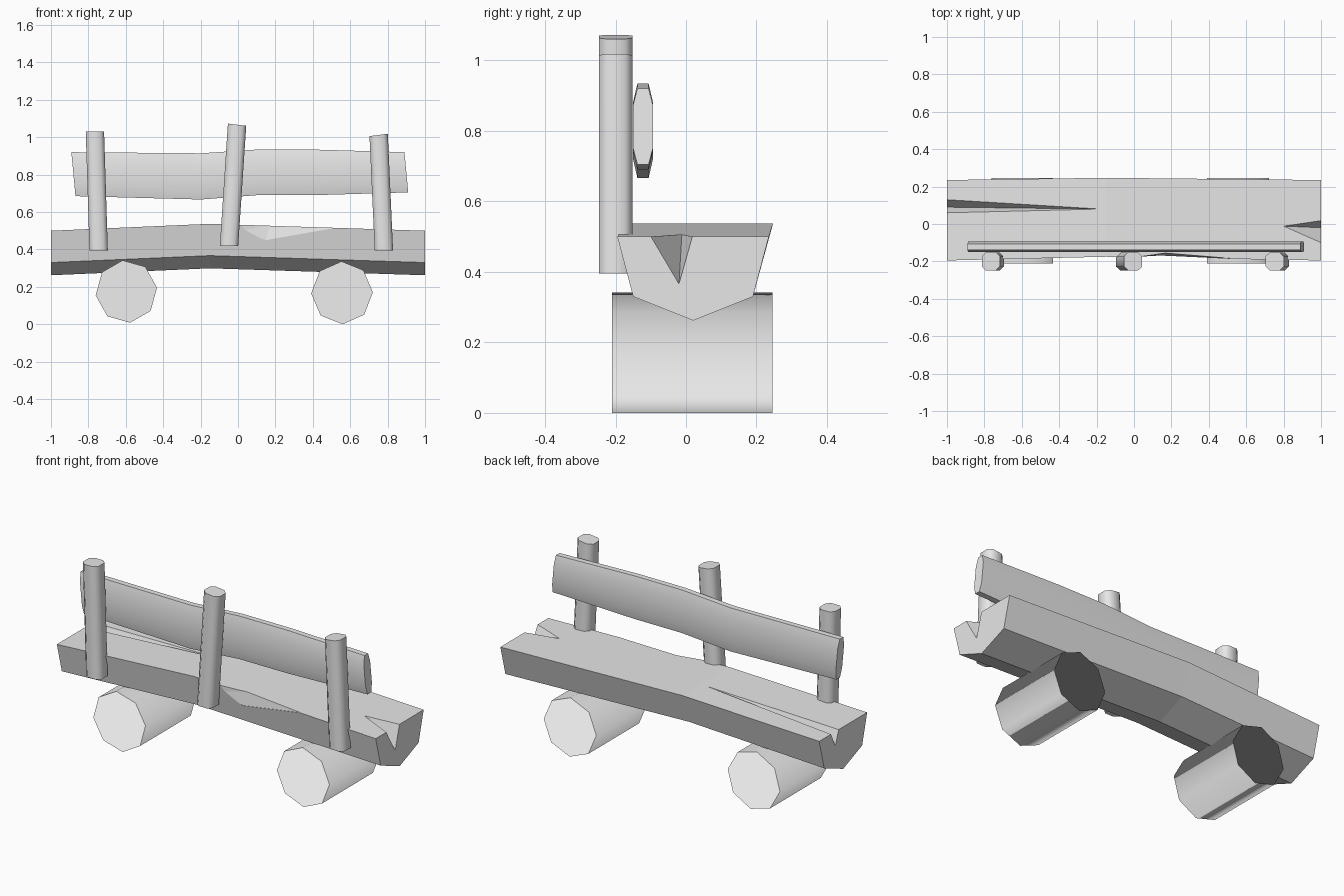
import bpy, bmesh, math
from mathutils import Vector

cube = bpy.data.objects.get("Cube")
if cube:
    bpy.data.objects.remove(cube, do_unlink=True)

grey = bpy.data.materials.new("plain grey")
grey.use_nodes = True
COLOUR = (0.8, 0.8, 0.8, 1)
grey.diffuse_color = COLOUR
grey.node_tree.nodes["Principled BSDF"].inputs["Base Color"].default_value = COLOUR


def make_object(name, bm):
    bmesh.ops.recalc_face_normals(bm, faces=bm.faces)
    mesh = bpy.data.meshes.new(name)
    bm.to_mesh(mesh)
    bm.free()
    obj = bpy.data.objects.new(name, mesh)
    bpy.context.collection.objects.link(obj)
    mesh.materials.append(grey)
    return obj


def loft(name, rings, smooth_angle=None):
    """Skin a list of closed rings and cap both ends."""
    bm = bmesh.new()
    rows = [[bm.verts.new(p) for p in ring] for ring in rings]
    n = len(rows[0])
    for a, b in zip(rows, rows[1:]):
        for i in range(n):
            j = (i + 1) % n
            bm.faces.new((a[i], a[j], b[j], b[i]))
    caps = [bm.faces.new(rows[0]), bm.faces.new(rows[-1])]
    if name.endswith("log"):
        bmesh.ops.inset_individual(bm, faces=caps, thickness=0.04)
    obj = make_object(name, bm)
    if smooth_angle:
        bpy.ops.object.select_all(action="DESELECT")
        obj.select_set(True)
        bpy.context.view_layer.objects.active = obj
        bpy.ops.object.shade_smooth_by_angle(angle=math.radians(smooth_angle))
    return obj


def carve(target, points):
    """Cut the convex hull of the points out of the target."""
    bm = bmesh.new()
    verts = [bm.verts.new(p) for p in points]
    bmesh.ops.convex_hull(bm, input=verts)
    cutter = make_object("cutter", bm)
    cutter.hide_render = True
    mod = target.modifiers.new("carve", "BOOLEAN")
    mod.operation = "DIFFERENCE"
    mod.solver = "EXACT"
    mod.object = cutter
    bpy.context.view_layer.objects.active = target
    bpy.ops.object.modifier_apply(modifier=mod.name)
    bpy.data.objects.remove(cutter, do_unlink=True)


# Seat: five-sided plank, slightly arched
def seat_ring(x, lift, front, back):
    return [(x, front, 0.5 + lift), (x, back, 0.5 + lift), (x, 0.19, 0.33 + lift),
            (x, 0.02, 0.262 + lift), (x, -0.15, 0.33 + lift)]


seat = loft("seat", [seat_ring(-1, 0, -0.195, 0.235),
                     seat_ring(-0.15, 0.037, -0.175, 0.247),
                     seat_ring(1, 0, -0.195, 0.235)])


# Splits running in from the seat ends
def split(end, tip, near, far, bottom, depth):
    x = end * 1.001
    carve(seat, [(x, near, 0.5), (x, far, 0.5), (x, near, 0.6), (x, far, 0.6),
                 (x, bottom, depth), (tip[0], tip[1], 0.535), (tip[0], tip[1], 0.6)])


split(1, (0.76, -0.01), -0.1, 0.018, -0.02, 0.365)
split(-1, (-0.18, 0.08), 0.06, 0.13, 0.09, 0.42)

# Chip out of the front edge
carve(seat, [(0, -0.18, 0.495), (0, -0.18, 0.6), (0.15, -0.167, 0.45), (0.17, -0.155, 0.53),
             (0.17, -0.155, 0.6), (0.52, -0.184, 0.515), (0.52, -0.184, 0.6),
             (0, -0.3, 0.495), (0.15, -0.3, 0.45), (0.52, -0.3, 0.515), (0.2, -0.3, 0.6)])


# Supporting logs
def log(name, cx, cz, turn):
    angles = [math.radians(turn + 45 * i) for i in range(8)]
    loft(name, [[(cx + 0.165 * math.cos(a), y, cz + 0.168 * math.sin(a)) for a in angles]
                for y in (-0.21, 0.245)], 180)


log("right_log", -0.597, 0.175, 7)
log("left_log", 0.556, 0.168, 1)

# Chamfered outline shared by the posts and rail
OUTLINE = [(-0.5, -0.28), (-0.28, -0.5), (0.28, -0.5), (0.5, -0.28),
           (0.5, 0.28), (0.28, 0.5), (-0.28, 0.5), (-0.5, 0.28)]


# Back posts, each leaning a little
def post(name, bottom, top, slope):
    rings = []
    for (x, z), tilt in ((bottom, 0), (top, slope)):
        rings.append([(x + 0.098 * u, -0.2 + 0.095 * v, z + tilt * u) for u, v in OUTLINE])
    loft(name, rings, 50)


post("right_post", (-0.745, 0.395), (-0.765, 1.03), 0)
post("middle_post", (-0.048, 0.418), (-0.005, 1.067), -0.012)
post("left_post", (0.78, 0.395), (0.752, 1.012), 0.012)

# Back rail: flattened log with a gentle wave
rail = []
for x, low, high, shear in ((-0.88, 0.685, 0.92, -0.022), (-0.2, 0.667, 0.914, 0),
                            (0.1, 0.69, 0.934, 0), (0.4, 0.69, 0.934, 0),
                            (0.9, 0.705, 0.92, -0.02)):
    rail.append([(x + shear * v, -0.122 + 0.057 * u, (low + high) / 2 + (high - low) * v)
                 for u, v in OUTLINE])
loft("back_rail", rail, 75)
